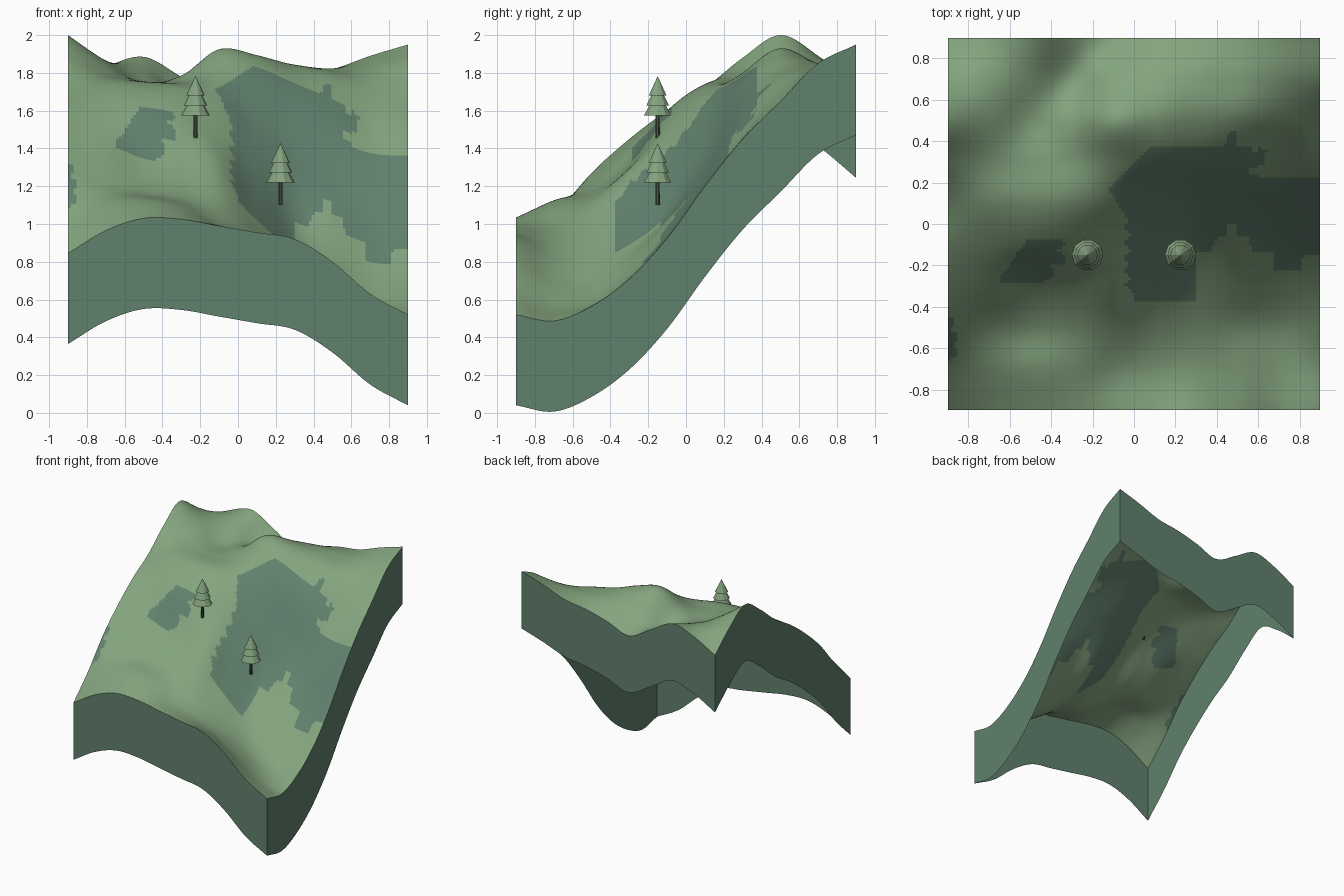
import bpy
import bmesh
from math import pi

cube = bpy.data.objects.get("Cube")
if cube:
    bpy.data.objects.remove(cube, do_unlink=True)

HALF, STEPS, DEPTH = 0.9, 120, 0.48


def material(name, r, g, b):
    mat = bpy.data.materials.new(name)
    mat.use_nodes = True
    mat.diffuse_color = (r, g, b, 1)
    mat.node_tree.nodes["Principled BSDF"].inputs["Base Color"].default_value = (r, g, b, 1)
    return mat


grass = material("grass_green", 0.23, 0.37, 0.21)
teal = material("deep_teal_green", 0.12, 0.22, 0.155)
needles = material("needle_green", 0.23, 0.36, 0.21)
bark = material("dark_bark", 0.065, 0.1, 0.06)


def add_object(name, bm, mats, smooth=False):
    mesh = bpy.data.meshes.new(name)
    for face in bm.faces:
        face.smooth = smooth
    bm.to_mesh(mesh)
    bm.free()
    for mat in mats:
        mesh.materials.append(mat)
    obj = bpy.data.objects.new(name, mesh)
    bpy.context.collection.objects.link(obj)
    return obj


# Hillside cross-sections, front to back, each running along x
PROFILES = [
    [.845, .965, 1.03, 1.025, .99, .955, .92, .80, .63, .52],
    [1.04, 1.10, 1.125, 1.09, 1.0, .92, .82, .69, .56, .487],
    [1.27, 1.22, 1.175, 1.15, 1.10, .96, .81, .67, .58, .565],
    [1.45, 1.41, 1.33, 1.30, 1.27, 1.07, .89, .80, .725, .71],
    [1.60, 1.60, 1.595, 1.55, 1.44, 1.25, 1.05, 1.005, .94, .925],
    [1.72, 1.74, 1.735, 1.715, 1.65, 1.50, 1.34, 1.25, 1.21, 1.20],
    [1.88, 1.80, 1.755, 1.755, 1.80, 1.765, 1.67, 1.57, 1.47, 1.45],
    [2.0, 1.86, 1.75, 1.785, 1.925, 1.89, 1.82, 1.77, 1.70, 1.65],
    [1.89, 1.86, 1.81, 1.72, 1.82, 1.85, 1.84, 1.82, 1.83, 1.85],
    [1.725, 1.83, 1.885, 1.78, 1.675, 1.74, 1.79, 1.82, 1.89, 1.95],
]


def spline(values, t):
    """Smooth curve through evenly spaced values, t from 0 to 1."""
    pts = [2 * values[0] - values[1], *values, 2 * values[-1] - values[-2]]
    pos = t * (len(values) - 1)
    i = min(int(pos), len(values) - 2)
    u = pos - i
    a, b, c, d = pts[i:i + 4]
    return b + u / 2 * (c - a + u * (2 * a - 5 * b + 4 * c - d + u * (3 * (b - c) + d - a)))


def ground(x, y):
    s, t = (x + HALF) / (2 * HALF), (y + HALF) / (2 * HALF)
    return spline([spline(row, s) for row in PROFILES], t)


# Outlines of the darker ground patches
scallops = [(-.05 + .03 * (i % 2), -.3 + .035 * i) for i in range(11)]
main_patch = [
    (-.12, .17), (.08, .375), (.44, .375), (.46, .45), (.49, .45), (.5, .37),
    (.57, .37), (.58, .33), (.61, .38), (.64, .35), (.62, .28), (.56, .27),
    (.56, .24), (.62, .23), (.95, .23), (.95, -.15), (.82, -.15), (.81, -.22),
    (.68, -.22), (.67, -.14), (.57, -.14), (.55, -.06), (.5, -.06), (.49, 0),
    (.45, 0), (.45, -.05), (.4, -.07), (.37, -.13), (.3, -.14), (.3, -.37),
    (0, -.37), (-.01, -.32)] + scallops
small_patch = [
    (-.65, -.29), (-.64, -.25), (-.52, -.08), (-.35, -.08), (-.33, -.1),
    (-.38, -.13), (-.33, -.15), (-.33, -.19), (-.4, -.2), (-.38, -.24),
    (-.45, -.29)]
edge_patch = [
    (-.95, -.45), (-.87, -.45), (-.88, -.52), (-.85, -.54), (-.87, -.59),
    (-.85, -.63), (-.89, -.66), (-.95, -.66)]


def inside(x, y, outline):
    hit = False
    for (ax, ay), (bx, by) in zip(outline, outline[1:] + outline[:1]):
        if (ay > y) != (by > y) and x < ax + (y - ay) * (bx - ax) / (by - ay):
            hit = not hit
    return hit


# Rolling ground surface
coords = [-HALF + 2 * HALF * i / STEPS for i in range(STEPS + 1)]
columns = [[spline(row, i / STEPS) for row in PROFILES] for i in range(STEPS + 1)]
bm = bmesh.new()
grid = [[bm.verts.new((x, y, spline(columns[i], j / STEPS)))
         for j, y in enumerate(coords)] for i, x in enumerate(coords)]
for i in range(STEPS):
    for j in range(STEPS):
        face = bm.faces.new((grid[i][j], grid[i + 1][j], grid[i + 1][j + 1], grid[i][j + 1]))
        mid = face.calc_center_median()
        if any(inside(mid.x, mid.y, p) for p in (main_patch, small_patch, edge_patch)):
            face.material_index = 1
add_object("hillside_ground", bm, [grass, teal], smooth=True)

# Side walls following the rim, open underneath
walls = {
    "front_wall": [(x, -HALF) for x in coords],
    "right_wall": [(HALF, y) for y in coords],
    "back_wall": [(x, HALF) for x in reversed(coords)],
    "left_wall": [(-HALF, y) for y in reversed(coords)],
}
for name, path in walls.items():
    bm = bmesh.new()
    rim = [(x, y, ground(x, y)) for x, y in path]
    top = [bm.verts.new(p) for p in rim]
    low = [bm.verts.new((x, y, max(z - DEPTH, 0))) for x, y, z in rim]
    for k in range(STEPS):
        bm.faces.new((low[k], low[k + 1], top[k + 1], top[k]))
    add_object(name, bm, [teal])


def cone(bm, r1, r2, z1, z2, sides):
    made = bmesh.ops.create_cone(bm, cap_ends=True, segments=sides,
                                 radius1=r1, radius2=r2, depth=z2 - z1)
    bmesh.ops.translate(bm, verts=made["verts"], vec=(0, 0, (z1 + z2) / 2))


# Fir trees: thin trunk and three stacked tiers
def fir(name, x, y, z):
    bm = bmesh.new()
    cone(bm, .012, .011, 0, .15, 8)
    trunk = add_object(name + "_trunk", bm, [bark])
    bm = bmesh.new()
    cone(bm, .076, .03, .12, .2, 10)
    cone(bm, .063, .02, .172, .255, 10)
    cone(bm, .05, 0, .224, .328, 10)
    crown = add_object(name + "_crown", bm, [needles])
    for part in (trunk, crown):
        part.location = (x, y, z)
        part.rotation_euler.z = pi / 10


fir("upper_fir", -.225, -.15, 1.455)
fir("lower_fir", .225, -.15, 1.1)
